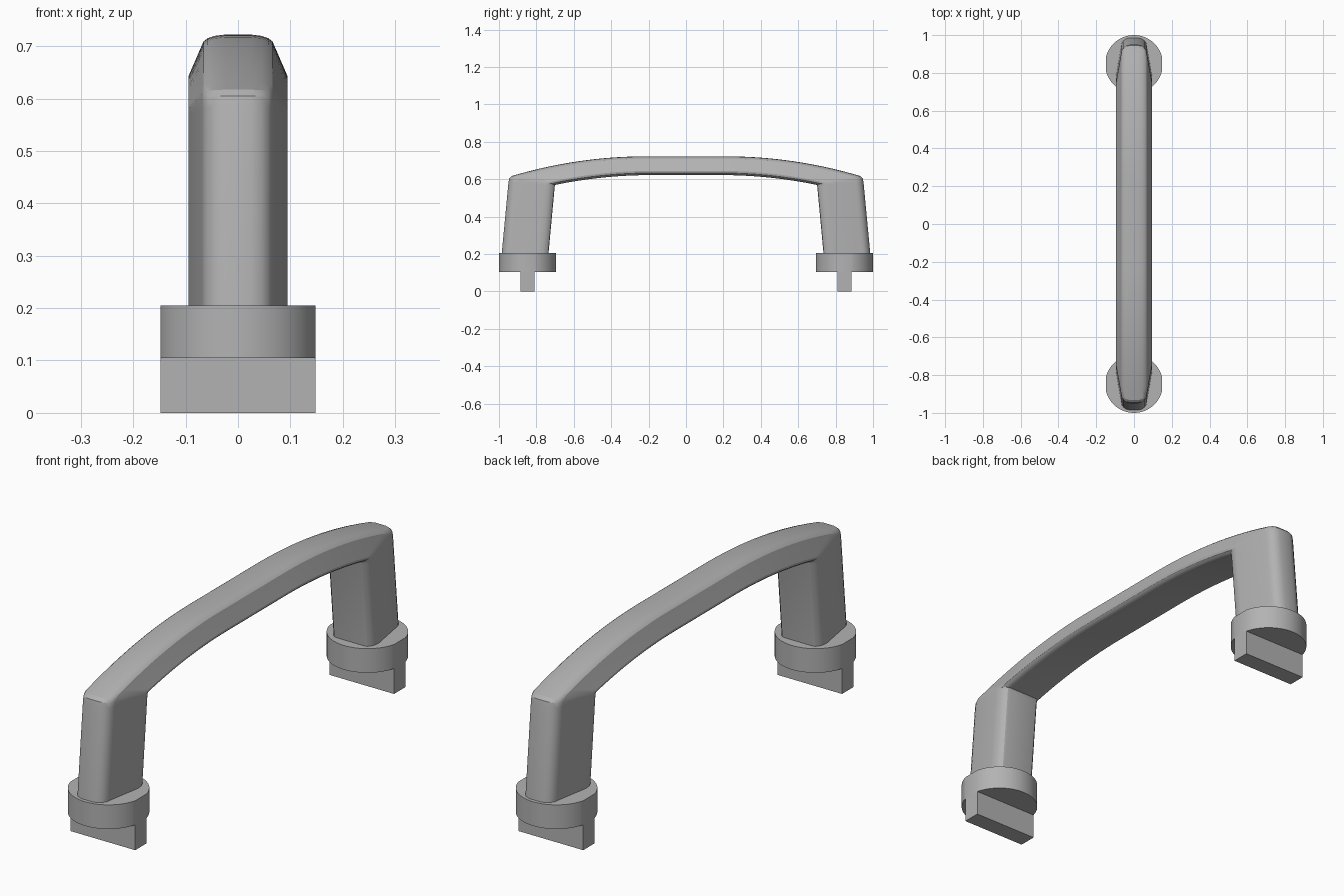
import bpy, bmesh
from math import asin, cos, sin, pi, radians

if "Cube" in bpy.data.objects:
    bpy.data.objects.remove(bpy.data.objects["Cube"])

grey = bpy.data.materials.new("satin grey")
grey.use_nodes = True
grey.diffuse_color = (0.45, 0.45, 0.45, 1)
grey.node_tree.nodes["Principled BSDF"].inputs["Base Color"].default_value = grey.diffuse_color


def make_object(name, bm, smooth=True):
    bmesh.ops.recalc_face_normals(bm, faces=bm.faces)
    mesh = bpy.data.meshes.new(name)
    bm.to_mesh(mesh)
    bm.free()
    mesh.materials.append(grey)
    obj = bpy.data.objects.new(name, mesh)
    bpy.context.collection.objects.link(obj)
    if smooth:
        bpy.ops.object.select_all(action="DESELECT")
        obj.select_set(True)
        bpy.context.view_layer.objects.active = obj
        bpy.ops.object.shade_smooth_by_angle(angle=radians(25))
    return obj


# Grip cross-section: half width and depth fraction from outer to inner side
half = [(0.025, 0), (0.045, 0.025), (0.058, 0.07), (0.066, 0.13), (0.068, 0.18),
        (0.094, 0.78), (0.092, 0.88), (0.085, 0.95), (0.075, 0.99), (0.065, 1)]
section = half + [(-x, t) for x, t in reversed(half)]

# Stations along one half of the grip: outer and inner (y, z)
stations = [((0.985, 0.205), (0.735, 0.205)),
            ((0.949, 0.585), (0.702, 0.56)),
            ((0.945, 0.605), (0.70, 0.567)),
            ((0.932, 0.617), (0.698, 0.57))]
STEPS = 14
for i in range(1, STEPS + 1):
    s = 1 - i / STEPS
    outer = (0.22 + 0.712 * s, 0.722 - 0.105 * s ** 2)
    inner = (0.19 + 0.508 * s, 0.622 - 0.052 * s ** 2)
    stations.append((outer, inner))
stations += [((-o[0], o[1]), (-n[0], n[1])) for o, n in reversed(stations)]

# Arched grip with both legs, lofted through the stations
bm = bmesh.new()
rings = []
for (oy, oz), (ny, nz) in stations:
    rings.append([bm.verts.new((x, oy + (ny - oy) * t, oz + (nz - oz) * t)) for x, t in section])
count = len(section)
for a, b in zip(rings, rings[1:]):
    for i in range(count):
        j = (i + 1) % count
        bm.faces.new((a[i], a[j], b[j], b[i]))
bm.faces.new(rings[0])
bm.faces.new(rings[-1])
make_object("arched_grip", bm)

# Round feet with flattened sides, each with a flat key below
RADIUS, KEY, CENTRE = 0.153, 0.0375, 0.847
start = asin(KEY / RADIUS)
arc = [start + (pi - 2 * start) * i / 32 for i in range(33)]
outline = [(RADIUS * cos(a), RADIUS * sin(a)) for a in arc]
outline += [(-x, -y) for x, y in outline]
flat = RADIUS * cos(start)
key_outline = [(flat, -KEY), (flat, KEY), (-flat, KEY), (-flat, -KEY)]


def prism(name, points, y, bottom, top, smooth):
    bm = bmesh.new()
    face = bm.faces.new([bm.verts.new((px, y + py, bottom)) for px, py in points])
    up = bmesh.ops.extrude_face_region(bm, geom=[face])
    verts = [v for v in up["geom"] if isinstance(v, bmesh.types.BMVert)]
    bmesh.ops.translate(bm, verts=verts, vec=(0, 0, top - bottom))
    if face.is_valid and len([f for f in bm.faces if len(f.verts) == len(points)]) < 2:
        bm.faces.new([v for v in face.verts])
    make_object(name, bm, smooth)


for side, y in (("front", -CENTRE), ("back", CENTRE)):
    prism(side + "_foot", outline, y, 0.105, 0.205, True)
    prism(side + "_key", key_outline, y, 0, 0.105, False)
